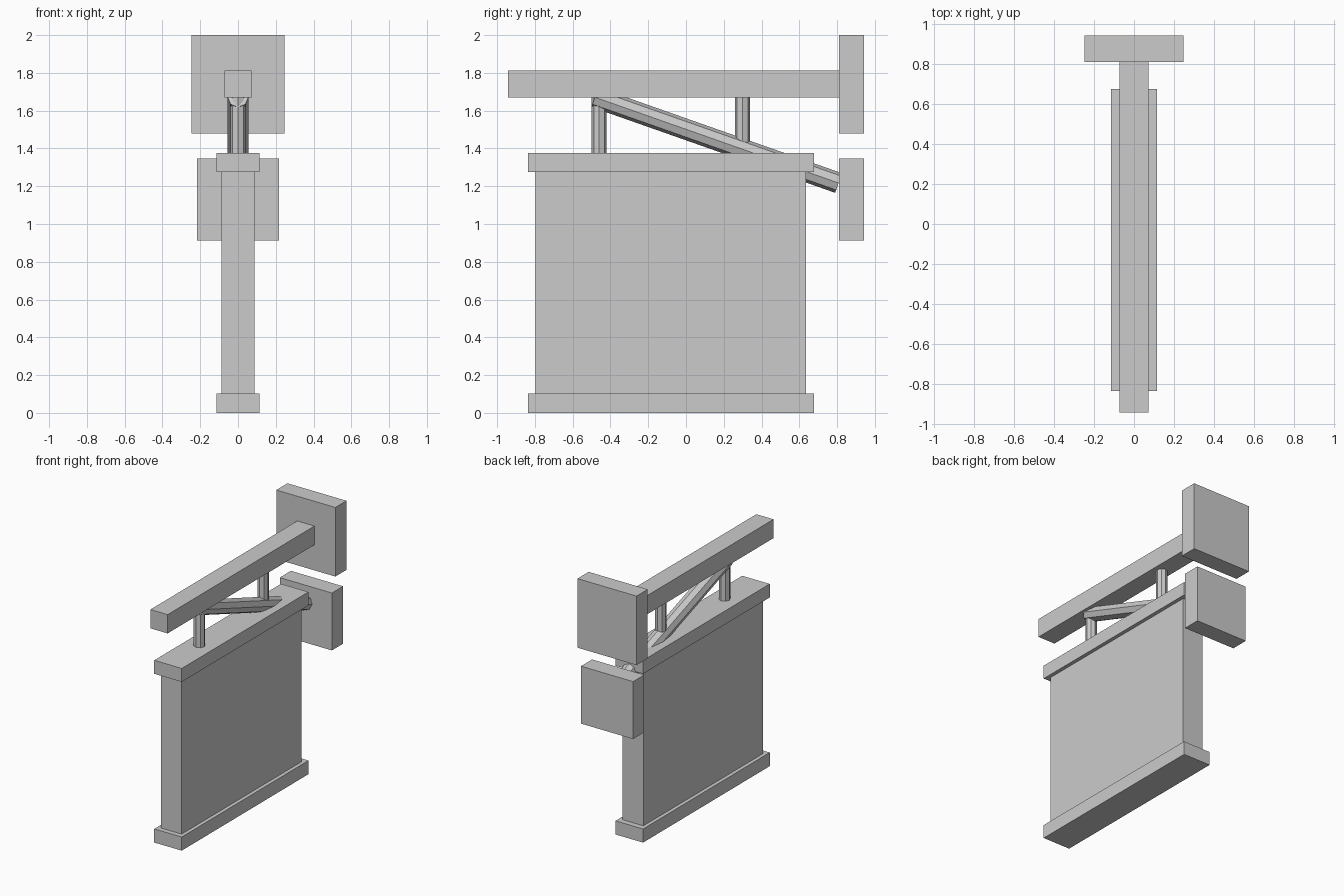
import bpy
from mathutils import Vector

if "Cube" in bpy.data.objects:
    bpy.data.objects.remove(bpy.data.objects["Cube"])


def box(name, half_x, y0, y1, z0, z1):
    """Box centred on x = 0, given by its y and z ranges."""
    bpy.ops.mesh.primitive_cube_add(size=1, location=(0, (y0 + y1) / 2, (z0 + z1) / 2))
    ob = bpy.context.object
    ob.name = name
    ob.scale = (2 * half_x, y1 - y0, z1 - z0)
    bpy.ops.object.transform_apply(location=False, rotation=False, scale=True)
    return ob


def rod(name, start, end, radius):
    """Eight-sided rod between two points."""
    a, b = Vector(start), Vector(end)
    bpy.ops.mesh.primitive_cylinder_add(vertices=8, radius=radius, depth=(b - a).length,
                                        location=(a + b) / 2)
    ob = bpy.context.object
    ob.name = name
    ob.rotation_mode = 'QUATERNION'
    ob.rotation_quaternion = Vector((0, 0, 1)).rotation_difference(b - a)
    return ob


# Wall plates
box("upper_wall_plate", 0.247, 0.81, 0.943, 1.478, 2.0)
box("lower_wall_plate", 0.218, 0.81, 0.943, 0.912, 1.346)

# Horizontal beam and diagonal brace
box("beam", 0.072, -0.943, 0.81, 1.671, 1.813)
rod("brace", (0, -0.482, 1.671), (0, 0.808, 1.217), 0.055)

# Hanging sign board with top and bottom rails
box("sign_board", 0.087, -0.798, 0.634, 0.103, 1.275)
box("bottom_rail", 0.115, -0.836, 0.677, 0.0, 0.103)
box("top_rail", 0.115, -0.836, 0.677, 1.275, 1.377)

# Hangers between beam and sign
for side, y in (("front", -0.46), ("back", 0.299)):
    rod(side + "_hanger", (0, y, 1.36), (0, y, 1.69), 0.04)
